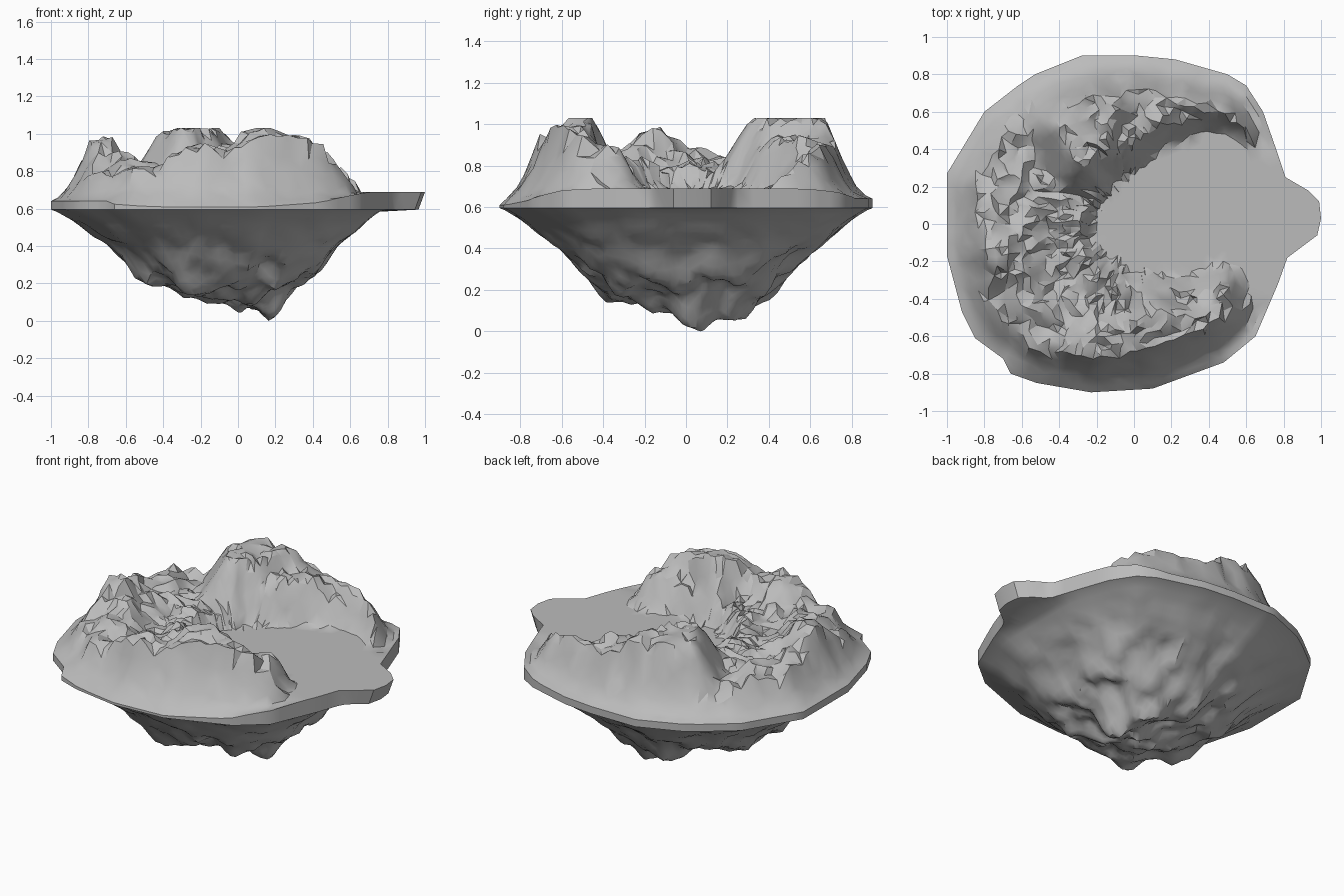
import bpy, bmesh, math, random
from mathutils import Vector, noise

if "Cube" in bpy.data.objects:
    bpy.data.objects.remove(bpy.data.objects["Cube"])

random.seed(4)
FLOOR = 0.69   # flat basin height
RIM = 0.6      # lower edge of the rim

# Plan outlines (x, y)
OUTLINE = [(-.28, .9), (.02, .9), (.22, .88), (.5, .8), (.6, .74), (.69, .6), (.76, .4),
           (.81, .25), (.93, .18), (.99, .12), (1, .03), (.98, -.06), (.82, -.18),
           (.77, -.32), (.65, -.6), (.48, -.74), (.1, -.88), (-.23, -.9), (-.52, -.85),
           (-.66, -.8), (-.7, -.72), (-.85, -.61), (-.92, -.47), (-1, -.17), (-1, .27),
           (-.8, .6), (-.62, .74), (-.53, .8)]
BASIN = [(1.2, .4), (.66, .4), (.5, .5), (.38, .5), (.2, .43), (0, .28), (-.1, .22),
         (-.22, .05), (-.24, -.08), (-.18, -.18), (0, -.27), (.3, -.28), (.5, -.2),
         (.58, -.27), (.6, -.42), (1.2, -.42)]
MESA = [(-.41, .52), (-.3, .31), (-.17, .35), (-.08, .66), (-.3, .68)]
# Ridge heights (x, y, z)
PEAKS = [(-.78, -.15, .98), (-.7, .1, .84), (-.75, .35, .81), (-.55, .42, .8), (-.5, .15, .79),
         (-.4, 0, .78), (-.42, -.2, .77), (-.62, -.3, .86), (-.75, -.45, .78), (-.55, -.55, .82),
         (-.35, -.4, .8), (-.17, -.6, .92), (-.1, -.4, .81), (.12, -.5, 1.02), (.27, -.5, 1.03),
         (.41, -.5, .95), (.25, -.37, .83), (.53, -.45, .84), (.08, .6, .92), (.25, .65, .88),
         (.45, .62, .87), (.6, .57, .86), (-.55, .66, .71)]


def lerp_table(table, t):
    for (a, u), (b, v) in zip(table, table[1:]):
        if t <= b:
            return u + (v - u) * max(0, t - a) / (b - a)
    return table[-1][1]


def edge_dist(poly, x, y):
    best = 9
    for (ax, ay), (bx, by) in zip(poly, poly[1:] + poly[:1]):
        dx, dy = bx - ax, by - ay
        t = max(0, min(1, ((x - ax) * dx + (y - ay) * dy) / (dx * dx + dy * dy)))
        best = min(best, math.hypot(x - ax - t * dx, y - ay - t * dy))
    return best


def inside(poly, x, y):
    hit = False
    for (ax, ay), (bx, by) in zip(poly, poly[1:] + poly[:1]):
        if (ay > y) != (by > y) and x < ax + (bx - ax) * (y - ay) / (by - ay):
            hit = not hit
    return hit


def outside_dist(poly, x, y):
    return 0 if inside(poly, x, y) else edge_dist(poly, x, y)


def rim_top(x, y):
    t = max(0, min(1, (x - .4) / .35))
    front = max(0, min(1, (-y - .72) / .15))
    return .64 + .05 * t * t * (3 - 2 * t) - .03 * front


def height(x, y):
    sd = outside_dist(BASIN, x, y)
    if sd == 0:
        return FLOOR
    ws = hs = 0
    for px, py, pz in PEAKS:
        w = 1 / (((x - px) ** 2 + (y - py) ** 2) ** 2 + 1e-5)
        ws, hs = ws + w, hs + w * pz
    n = noise.noise(Vector((x * 8, y * 8, 2.3))) * .07 + random.uniform(-.022, .022)
    mesa = 1.03 - 1.6 * outside_dist(MESA, x, y)
    h = max(hs / ws + n, mesa)
    d = edge_dist(OUTLINE, x, y)
    cap = lerp_table([(0, rim_top(x, y)), (.06, .665), (.12, .75), (.17, .86), (.22, 1.03)], d)
    h = min(h, cap + n * min(1, d * 4), FLOOR + 1.9 * sd + n * .3, 1.03)
    return max(h, min(FLOOR, cap))


# Rim points, evenly subdivided along the outline
rim = []
for (ax, ay), (bx, by) in zip(OUTLINE, OUTLINE[1:] + OUTLINE[:1]):
    k = max(1, round(math.hypot(bx - ax, by - ay) / .065))
    rim += [(ax + (bx - ax) * i / k, ay + (by - ay) * i / k) for i in range(k)]
N = len(rim)

stone = bpy.data.materials.new("grey stone")
stone.diffuse_color = (.5, .5, .5, 1)
stone.use_nodes = True
stone.node_tree.nodes["Principled BSDF"].inputs["Base Color"].default_value = stone.diffuse_color


def build(name, rings, centre=None, angle=30):
    """Skin a list of closed rings, with an optional closing point."""
    bm = bmesh.new()
    rows = [[bm.verts.new(p) for p in ring] for ring in rings]
    for a, b in zip(rows, rows[1:]):
        for i in range(N):
            j = (i + 1) % N
            bm.faces.new((a[i], a[j], b[j], b[i]))
    if centre:
        c = bm.verts.new(centre)
        for i in range(N):
            bm.faces.new((rows[-1][i], rows[-1][(i + 1) % N], c))
    bmesh.ops.triangulate(bm, faces=bm.faces[:])
    # Outline runs clockwise; make the faces point outward
    up = -1 if name == "underside_rock" else 1
    if sum(f.normal.z * f.calc_area() for f in bm.faces) * up < 0:
        bmesh.ops.reverse_faces(bm, faces=bm.faces[:])
    me = bpy.data.meshes.new(name)
    bm.to_mesh(me)
    bm.free()
    me.materials.append(stone)
    ob = bpy.data.objects.new(name, me)
    bpy.context.collection.objects.link(ob)
    bpy.ops.object.select_all(action='DESELECT')
    ob.select_set(True)
    bpy.context.view_layer.objects.active = ob
    bpy.ops.object.shade_smooth_by_angle(angle=math.radians(angle))
    return ob


# Island top: basin floor, mountain crescent and mesa
rings = [[(x, y, rim_top(x, y)) for x, y in rim]]
f = .965
while f > .1:
    ring = []
    for x, y in rim:
        j = .014 if f < .93 else 0
        px = x * f + random.uniform(-j, j)
        py = y * f + random.uniform(-j, j)
        ring.append((px, py, height(px, py)))
    rings.append(ring)
    f -= .042
build("island_top", rings, (0, 0, FLOOR), 28)

# Underside: lip, then a rocky bowl with hanging tips
PROFILE = [(0, .12), (.15, .13), (.3, .165), (.45, .22), (.55, .28), (.7, .41), (.87, .53), (1, .6)]
TIPS = [(.19, .04, .13, .09), (-.27, -.34, .06, .1), (-.02, .03, .05, .06),
        (.12, .25, .05, .12), (-.5, -.2, .05, .08)]


def under(x, y, f):
    z = lerp_table(PROFILE, f)
    for tx, ty, depth, s in TIPS:
        z -= depth * math.exp(-((x - tx) ** 2 + (y - ty) ** 2) / (s * s))
    rough = min(1, max(0, (.93 - f) * 2.5))
    a = noise.noise(Vector((x * 5, y * 5, 7.1))) * .07
    b = noise.noise(Vector((x * 12, y * 12, 1.7))) * .045
    return z + (a + b) * rough


lip = [(x * (.965 if x > .85 else 1), y, RIM - .005) for x, y in rim]
core = [(x * min(1, .78 / max(x, .01)), y) for x, y in rim]
low = []
f = .97
while f > .04:
    ring = []
    for x, y in core:
        px, py = x * f, y * f
        ring.append((px, py, under(px, py, f)))
    low.append(ring)
    f -= .04
tip = (0, 0, under(0, 0, 0))
# Stretch so that the lowest tip stands on the ground
zmin = min(p[2] for r in low for p in r)
k = RIM / (RIM - zmin)
low = [[(x, y, RIM - (RIM - z) * k) for x, y, z in r] for r in low]
tip = (0, 0, RIM - (RIM - tip[2]) * k)
build("underside_rock", [rings[0], lip] + low, tip, 35)
